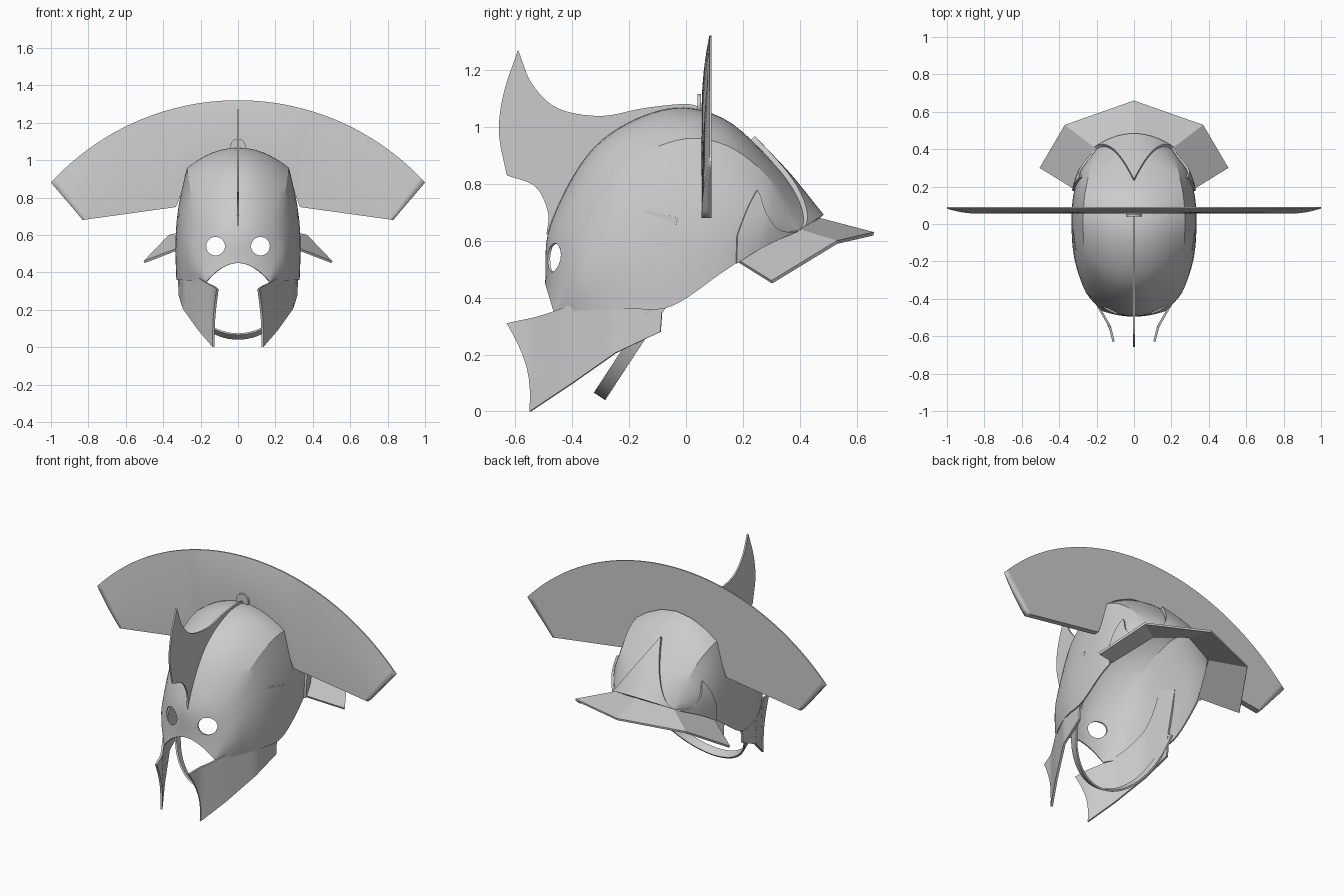
import bpy, bmesh, math
from mathutils import Vector

if "Cube" in bpy.data.objects:
    bpy.data.objects.remove(bpy.data.objects["Cube"])

steel = bpy.data.materials.new("grey_steel")
steel.use_nodes = True
GREY = (0.6, 0.6, 0.6, 1)
steel.diffuse_color = GREY
steel.node_tree.nodes["Principled BSDF"].inputs["Base Color"].default_value = GREY


def spline(pts, t):
    """Smooth curve through pts, t from 0 to len - 1."""
    last = len(pts) - 1
    i = min(int(t), last - 1)
    f = t - i
    b, c = Vector(pts[i]), Vector(pts[i + 1])
    a = Vector(pts[i - 1]) if i > 0 else b * 2 - c
    d = Vector(pts[i + 2]) if i + 2 <= last else c * 2 - b
    return b + ((c - a) + (a * 2 - b * 5 + c * 4 - d) * f + ((b - c) * 3 + d - a) * f * f) * (f / 2)


def lerp(pts, t):
    i = min(int(t), len(pts) - 2)
    return Vector(pts[i]).lerp(Vector(pts[i + 1]), t - i)


def table(pairs, x):
    """Straight-line lookup in sorted pairs."""
    for (a, p), (b, q) in zip(pairs, pairs[1:]):
        if x <= b:
            return p + (q - p) * (x - a) / (b - a)
    return pairs[-1][1]


def steps(a, b, n):
    return [a + (b - a) * i / n for i in range(n + 1)]


def apply(ob, kind, **values):
    bpy.context.view_layer.objects.active = ob
    mod = ob.modifiers.new(kind.title(), kind)
    for key, value in values.items():
        setattr(mod, key, value)
    bpy.ops.object.modifier_apply(modifier=mod.name)


def add(name, verts, faces, thick=0, side=1, angle=30):
    mesh = bpy.data.meshes.new(name)
    mesh.from_pydata([tuple(v) for v in verts], [], faces)
    bm = bmesh.new()
    bm.from_mesh(mesh)
    bmesh.ops.remove_doubles(bm, verts=bm.verts, dist=0.0005)
    bm.to_mesh(mesh)
    bm.free()
    ob = bpy.data.objects.new(name, mesh)
    bpy.context.collection.objects.link(ob)
    mesh.materials.append(steel)
    bpy.ops.object.select_all(action="DESELECT")
    ob.select_set(True)
    bpy.context.view_layer.objects.active = ob
    if thick:
        apply(ob, "SOLIDIFY", thickness=thick, offset=side)
    if angle:
        bpy.ops.object.shade_smooth_by_angle(angle=math.radians(angle))
    return ob


def grid(name, rows, flip=False, **options):
    """Skin a list of equal rows of points."""
    n = len(rows[0])
    faces = []
    for i in range(len(rows) - 1):
        for j in range(n - 1):
            k = i * n + j
            f = (k, k + 1, k + n + 1, k + n)
            faces.append(f[::-1] if flip else f)
    return add(name, [p for r in rows for p in r], faces, **options)


# Dome: centre ridge, side seam and lower edge, each running front to back
RIDGE = [(0, -.495, .45), (0, -.475, .66), (0, -.32, .93), (0, -.08, 1.06),
         (0, .13, 1.03), (0, .32, .86), (0, .47, .68)]
SEAM = [(.17, -.465, .35), (.21, -.39, .63), (.255, -.23, .85), (.272, -.03, .953),
        (.265, .14, .935), (.235, .29, .82), (.2, .4, .64)]
EDGE = [(.17, -.465, .35), (.25, -.35, .355), (.31, -.2, .36), (.33, -.05, .37),
        (.325, .13, .49), (.285, .27, .58), (.2, .4, .64)]


def dome(s, u):
    """Point on the dome: s runs front to back, u from ridge to lower edge."""
    w = abs(u)
    top, seam, edge = (spline(c, s) for c in (RIDGE, SEAM, EDGE))
    if w <= 1:
        p = top.lerp(seam, w * w)
        p.x = seam.x * w
    else:
        p = seam.lerp(edge, w - 1)
        p.x += .025 * math.sin(math.pi * (w - 1)) * min(1, s, 6 - s)
    if u < 0:
        p.x = -p.x
    return p


shell = grid("helmet_dome", [[dome(s, u) for u in steps(-2, 2, 32)] for s in steps(0, 6, 36)],
             thick=.008, side=-1, angle=0)

# Round eye holes
for x in (-.12, .12):
    bpy.ops.mesh.primitive_cylinder_add(vertices=32, radius=.05, depth=.4, location=(x, -.45, .54),
                                        rotation=(math.pi / 2, 0, 0))
    cutter = bpy.context.object
    cutter.hide_render = True
    apply(shell, "BOOLEAN", object=cutter, operation="DIFFERENCE", solver="EXACT")
    bpy.data.objects.remove(cutter)
bpy.ops.object.select_all(action="DESELECT")
shell.select_set(True)
bpy.context.view_layer.objects.active = shell
bpy.ops.object.shade_smooth_by_angle(angle=math.radians(22))

# Pointed plate on the back of the dome
grid("back_plate", [[dome(s, u) for s in steps(6 - 1.5 * (1 - abs(u)) ** 1.7, 6, 10)]
                    for u in steps(-1, 1, 24)], flip=True, thick=.018)

# Pointed plates behind the ears
PEAK = [(4.3, 1.75), (4.75, 1.25), (4.95, 1.5), (5.3, 1.75), (6, 2)]
for side, label in ((1, "left"), (-1, "right")):
    grid(label + "_ear_plate", [[dome(s, side * u) for u in steps(table(PEAK, s), 2, 6)]
                                for s in steps(4.3, 6, 20)], flip=side < 0, thick=.012)

# Faceted neck guard
inner = [(.31, .18, .535), (.2, .4, .64), (0, .47, .68)]
outer = [(.505, .3, .46), (.37, .53, .6), (0, .66, .63)]
rows = [inner, outer]
rows = [r + [(-x, y, z) for x, y, z in r[-2::-1]] for r in rows]
grid("neck_guard", rows, flip=True, thick=.012, side=-1, angle=0)

# Cheek guards, bent around the dome
UPPER = [(-.63, .31), (-.5, .34), (-.38, .39), (-.28, .47), (-.2, .57), (-.14, .71)]
LOWER = [(-.55, 0), (-.4, .1), (-.25, .205), (-.09, .28), (-.08, .42), (-.03, .68)]
BEND = [(-.63, .115), (-.55, .135), (-.42, .21), (-.25, .295), (-.03, .328)]
for side, label in ((1, "left"), (-1, "right")):
    rows = []
    for t in steps(0, 5, 30):
        row = []
        for v in steps(0, 1, 8):
            y, z = spline(UPPER, t).lerp(lerp(LOWER, t), v)
            y += .03 * math.sin(math.pi * v) * max(0, 1 - t)
            row.append((side * table(BEND, y), y, z))
        rows.append(row)
    grid(label + "_cheek_guard", rows, flip=side > 0, thick=.012)

# Chin strap: a half ellipse hanging between the cheeks
rows = []
for a in steps(0, math.pi, 40):
    drop = .42 * math.sin(a)
    y, z = -.07 - .55 * drop, .41 - .84 * drop
    rows.append([(.315 * math.cos(a), y + .02 * k, z - .013 * k) for k in (-1, 1)])
grid("chin_strap", rows, thick=.01, side=0)

# Front blade standing on the ridge
parts = [[(-.49, .62), (-.485, .7), (-.53, .79), (-.63, .83)],
         [(-.63, .83), (-.657, .98), (-.64, 1.12), (-.59, 1.27)],
         [(-.59, 1.27), (-.54, 1.15), (-.45, 1.065), (-.3, 1.038), (-.15, 1.065), (0, 1.08), (.07, 1.06)]]
outline = []
for part in parts:
    outline += [(0, *spline(part, t)) for t in steps(0, len(part) - 1, 6 * len(part))[:-1]]
outline += [dome(s, 0) for s in steps(3.7, .85, 24)]
add("front_blade", outline, [tuple(range(len(outline)))], thick=.01, side=0)

# Wide transverse crest: thick at the root, thin at the rim
SADDLE = [(0, 1.06), (.1, 1.045), (.2, 1), (.27, .95), (.325, .75), (.83, .68)]
rows = []
for t in steps(-1, 1, 80):
    x = .83 * t
    low = Vector((x, 0, table(SADDLE, abs(x))))
    high = Vector((t, 0, math.sqrt(1.839 - t * t) - .036))
    ring = []
    for v in steps(0, 1, 8):
        p = low.lerp(high, v)
        p.y = .055 + .027 * v * v
        ring.append(p)
    ring += [Vector((p.x, .09, p.z)) for p in ring[::-1]]
    rows.append(ring + ring[:1])
crest = grid("transverse_crest", rows, flip=True)
bm = bmesh.new()
bm.from_mesh(crest.data)
bmesh.ops.holes_fill(bm, edges=[e for e in bm.edges if e.is_boundary])
bmesh.ops.recalc_face_normals(bm, faces=bm.faces)
bm.to_mesh(crest.data)
bm.free()

# Rounded tabs holding the crest
for x, z, tilt, label in ((0, 1.075, 90, "centre"), (.205, .988, 42, "left"), (-.205, .988, -42, "right")):
    turn = (math.pi / 2, 0, 0) if x == 0 else (0, math.radians(tilt), 0)
    bpy.ops.mesh.primitive_cylinder_add(vertices=24, radius=.04, depth=.012,
                                        location=(x, .047 if x == 0 else .02, z), rotation=turn)
    tab = bpy.context.object
    tab.name = label + "_crest_tab"
    tab.data.materials.append(steel)
    bpy.ops.object.shade_smooth_by_angle(angle=math.radians(30))
